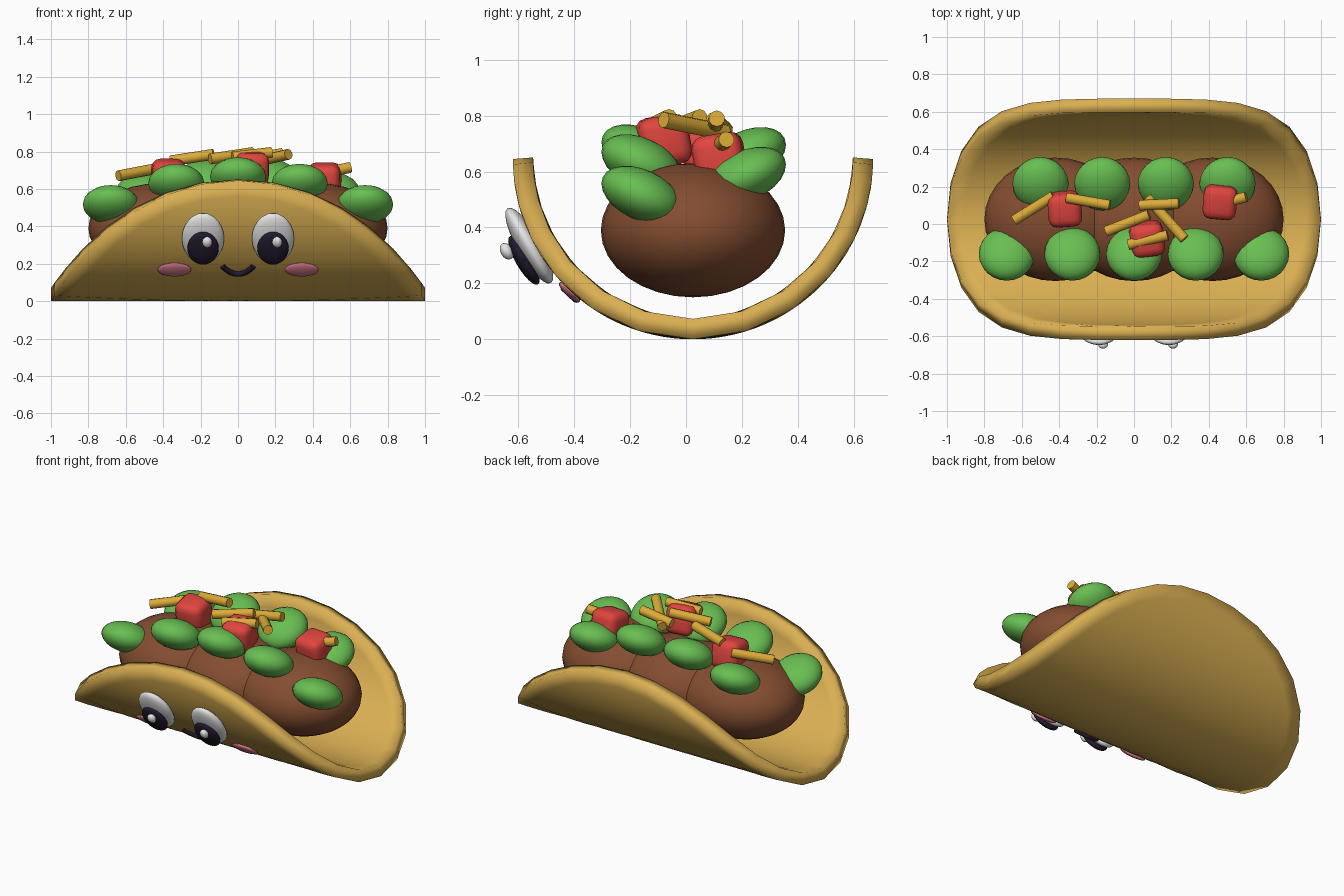
import bpy, bmesh, math
from mathutils import Vector, Matrix

cube = bpy.data.objects.get("Cube")
if cube:
    bpy.data.objects.remove(cube, do_unlink=True)


def material(name, rgb):
    m = bpy.data.materials.new(name)
    m.use_nodes = True
    m.diffuse_color = (*rgb, 1)
    node = m.node_tree.nodes["Principled BSDF"]
    node.inputs["Base Color"].default_value = (*rgb, 1)
    node.inputs["Roughness"].default_value = 0.7
    return m


GOLD = material("toasted shell", (0.70, 0.43, 0.085))
BROWN = material("meat brown", (0.23, 0.075, 0.03))
GREEN = material("lettuce green", (0.14, 0.52, 0.085))
RED = material("tomato red", (0.75, 0.06, 0.05))
YELLOW = material("cheese yellow", (0.72, 0.41, 0.04))
WHITE = material("eye white", (0.85, 0.85, 0.85))
DARK = material("dark ink", (0.016, 0.010, 0.026))
PINK = material("cheek pink", (0.70, 0.20, 0.27))

RADIUS, CENTRE_Y = 0.645, 0.025


def make(name, bm, mat, angle=40):
    mesh = bpy.data.meshes.new(name)
    bmesh.ops.recalc_face_normals(bm, faces=bm.faces)
    bm.to_mesh(mesh)
    bm.free()
    mesh.materials.append(mat)
    obj = bpy.data.objects.new(name, mesh)
    bpy.context.collection.objects.link(obj)
    bpy.ops.object.select_all(action="DESELECT")
    obj.select_set(True)
    bpy.context.view_layer.objects.active = obj
    bpy.ops.object.shade_smooth_by_angle(angle=math.radians(angle))
    return obj


def ellipsoid(name, centre, radii, mat, tilt=0, segments=24):
    """Ball scaled to radii, then tipped about x by tilt degrees."""
    bm = bmesh.new()
    bmesh.ops.create_uvsphere(bm, u_segments=segments, v_segments=segments // 2, radius=1)
    turn = Matrix.Rotation(math.radians(tilt), 4, "X")
    bm.transform(Matrix.Translation(centre) @ turn @ Matrix.Diagonal((*radii, 1)))
    return make(name, bm, mat)


def on_shell(x, z, lift=0.0):
    """Point on the front of the shell at a given height."""
    a = math.acos((RADIUS - z) / RADIUS)
    r = RADIUS + lift
    return Vector((x, CENTRE_Y - r * math.sin(a), RADIUS - r * math.cos(a)))


# Shell: a round disc rolled into a half cylinder, then thickened inwards
def bent(r, a):
    roll = r * math.sin(a) * math.pi / 2
    return (r * math.cos(a), CENTRE_Y + RADIUS * math.sin(roll), RADIUS * (1 - math.cos(roll)))


SIDES, RINGS = 32, 12
bm = bmesh.new()
hub = bm.verts.new(bent(0, 0))
rings = [[bm.verts.new(bent(i / RINGS, 2 * math.pi * k / SIDES)) for k in range(SIDES)]
         for i in range(1, RINGS + 1)]
for k in range(SIDES):
    n = (k + 1) % SIDES
    bm.faces.new((hub, rings[0][n], rings[0][k]))
    for inner, outer in zip(rings, rings[1:]):
        bm.faces.new((inner[k], inner[n], outer[n], outer[k]))
shell = make("shell", bm, GOLD)
# Outside must face down before thickening
if shell.data.polygons[0].normal.z > 0:
    shell.data.flip_normals()
solid = shell.modifiers.new("thickness", "SOLIDIFY")
solid.thickness = 0.073
solid.offset = -1
# Thicken ahead of the smoothing modifier so the rim stays sharp
bpy.context.view_layer.objects.active = shell
shell.modifiers.move(len(shell.modifiers) - 1, 0)

# Meat filling
for i, x in enumerate((-0.42, 0, 0.42)):
    ellipsoid(f"meat_{i + 1}", (x, CENTRE_Y, 0.39), (0.38, 0.33, 0.24), BROWN, segments=32)

# Lettuce in two rows that follow an arch
for row, xs, y, tilt in (("front", (-0.68, -0.33, 0, 0.33, 0.68), -0.16, -25),
                         ("back", (-0.5, -0.17, 0.17, 0.5), 0.215, 25)):
    for i, x in enumerate(xs):
        ellipsoid(f"{row}_lettuce_{i + 1}", (x, y, 0.665 - 0.32 * x * x),
                  (0.15, 0.152, 0.09), GREEN, tilt)

# Tomato chunks
for i, (centre, spin) in enumerate((((-0.37, 0.08, 0.665), 4), ((0.07, -0.08, 0.71), 8),
                                    ((0.46, 0.12, 0.645), -5))):
    bm = bmesh.new()
    bmesh.ops.create_cube(bm, size=0.18)
    bmesh.ops.bevel(bm, geom=bm.edges[:], offset=0.045, segments=3, profile=0.5, affect="EDGES")
    bm.transform(Matrix.Translation(centre) @ Matrix.Rotation(math.radians(spin), 4, "Z")
                 @ Matrix.Rotation(math.radians(10), 4, "X"))
    make(f"tomato_{i + 1}", bm, RED)

# Cheese shreds, each from one end to the other
shreds = (
    ((-0.64, 0.02, 0.67), (-0.43, 0.15, 0.71)),
    ((-0.36, 0.14, 0.75), (-0.13, 0.10, 0.785)),
    ((-0.15, -0.04, 0.76), (0.08, 0.05, 0.795)),
    ((0.03, 0.10, 0.755), (0.24, 0.11, 0.79)),
    ((0.07, 0.14, 0.74), (0.27, -0.08, 0.785)),
    ((-0.03, -0.11, 0.77), (0.18, -0.06, 0.795)),
    ((0.39, 0.09, 0.67), (0.60, 0.145, 0.715)),
)
for i, ends in enumerate(shreds):
    a, b = map(Vector, ends)
    bm = bmesh.new()
    bmesh.ops.create_cone(bm, cap_ends=True, segments=10, radius1=0.029, radius2=0.029,
                          depth=(b - a).length)
    turn = (b - a).to_track_quat("Z", "Y").to_matrix().to_4x4()
    bm.transform(Matrix.Translation((a + b) / 2) @ turn)
    make(f"cheese_{i + 1}", bm, YELLOW)

# Eyes and cheeks, leaning with the shell
for side, s in (("right", -1), ("left", 1)):
    x = s * 0.187
    ellipsoid(f"{side}_eye", (x, -0.561, 0.335), (0.113, 0.043, 0.155), WHITE, 30)
    ellipsoid(f"{side}_pupil", (x, -0.58, 0.283), (0.084, 0.03, 0.1), DARK, 30)
    ellipsoid(f"{side}_eye_glint", (x + 0.022, -0.642, 0.315), (0.027, 0.022, 0.032), WHITE, 30, 16)
    ellipsoid(f"{side}_cheek", on_shell(s * 0.34, 0.172, 0.005), (0.09, 0.016, 0.05), PINK, 46)

# Smiling mouth: a round tube along the shell
curve = bpy.data.curves.new("mouth", "CURVE")
curve.dimensions = "3D"
curve.bevel_depth = 0.015
curve.bevel_resolution = 3
curve.use_fill_caps = True
spline = curve.splines.new("POLY")
COUNT = 13
spline.points.add(COUNT - 1)
for i, point in enumerate(spline.points):
    u = 2 * i / (COUNT - 1) - 1
    point.co = (*on_shell(0.082 * u, 0.15 + 0.04 * u * u, 0.006), 1)
curve.materials.append(DARK)
mouth = bpy.data.objects.new("mouth", curve)
bpy.context.collection.objects.link(mouth)
